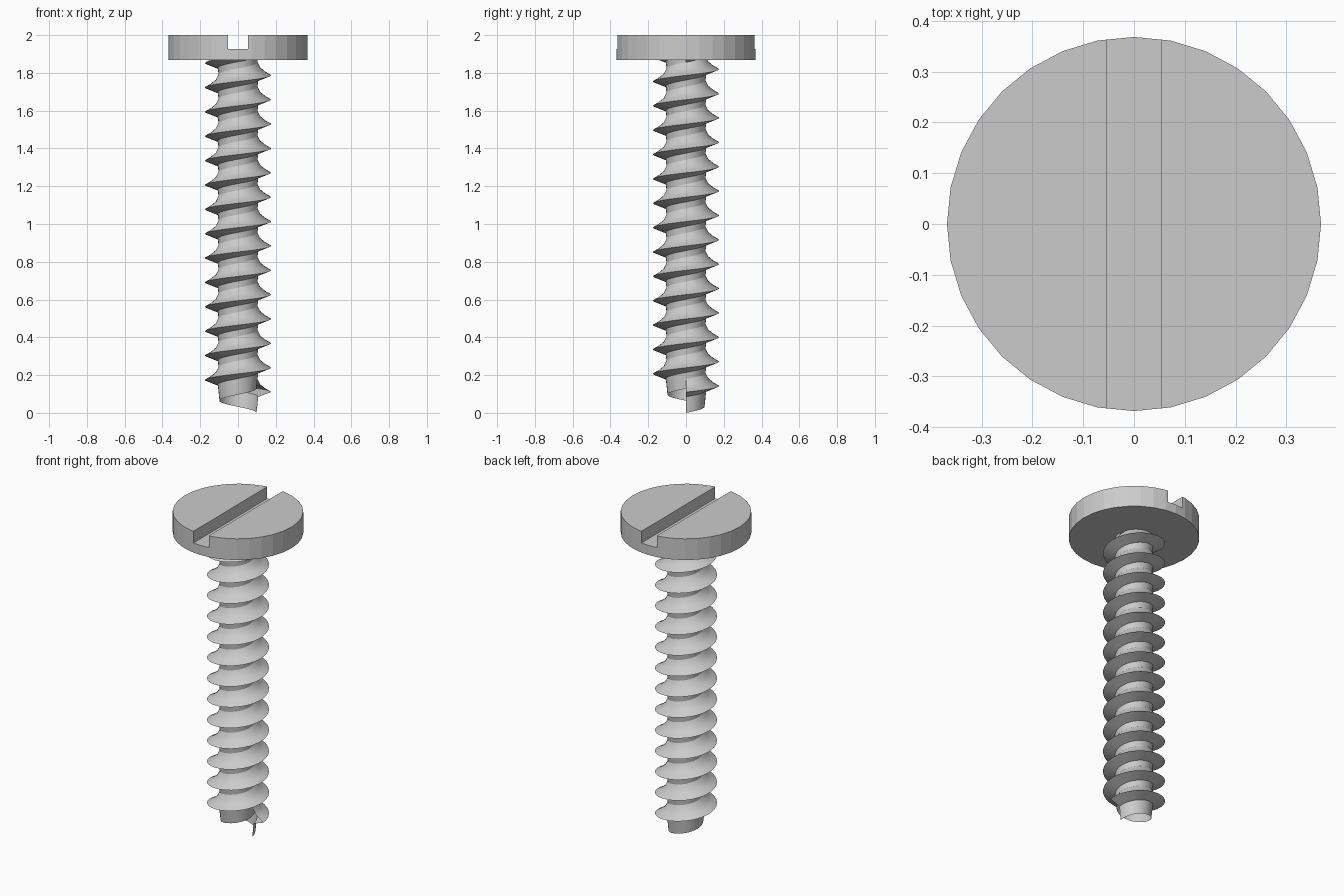
import bpy
import bmesh
import math

if "Cube" in bpy.data.objects:
    bpy.data.objects.remove(bpy.data.objects["Cube"])

HEAD_RADIUS, HEAD_BOTTOM, TOP = 0.368, 1.868, 2.0
SLOT_WIDTH, SLOT_FLOOR = 0.106, 1.927
PITCH, TURNS, STEPS = 0.129, 14, 32

steel = bpy.data.materials.new("steel grey")
steel.use_nodes = True
steel.diffuse_color = (0.6, 0.6, 0.6, 1)
steel.node_tree.nodes["Principled BSDF"].inputs["Base Color"].default_value = (0.6, 0.6, 0.6, 1)


def add_object(name, bm):
    mesh = bpy.data.meshes.new(name)
    bm.to_mesh(mesh)
    bm.free()
    mesh.materials.append(steel)
    obj = bpy.data.objects.new(name, mesh)
    bpy.context.collection.objects.link(obj)
    return obj


def activate(obj):
    bpy.ops.object.select_all(action="DESELECT")
    obj.select_set(True)
    bpy.context.view_layer.objects.active = obj


# Faceted disc head
bm = bmesh.new()
bmesh.ops.create_cone(bm, cap_ends=True, segments=32, radius1=HEAD_RADIUS,
                      radius2=HEAD_RADIUS, depth=TOP - HEAD_BOTTOM)
bmesh.ops.translate(bm, verts=bm.verts, vec=(0, 0, (TOP + HEAD_BOTTOM) / 2))
head = add_object("screw_head", bm)

# Driver slot cut front to back across the head
bm = bmesh.new()
bmesh.ops.create_cube(bm, size=1)
bmesh.ops.scale(bm, verts=bm.verts, vec=(SLOT_WIDTH, 1, 0.2))
bmesh.ops.translate(bm, verts=bm.verts, vec=(0, 0, SLOT_FLOOR + 0.1))
cutter = add_object("slot_cutter", bm)
cutter.hide_render = True
slot = head.modifiers.new("slot", "BOOLEAN")
slot.operation = "DIFFERENCE"
slot.solver = "EXACT"
slot.object = cutter
activate(head)
bpy.ops.object.modifier_apply(modifier=slot.name)
bpy.data.objects.remove(cutter)

# Threaded shank: one core-and-ridge profile swept up a right-handed helix
profile = [(0.098, 0), (0.107, 0.085), (0.175, 0.11),
           (0.145, 0.127), (0.119, 0.148), (0.103, 0.18)]
bm = bmesh.new()
rows = []
for i in range(TURNS * STEPS + 1):
    angle = 2 * math.pi * i / STEPS
    rise = PITCH * i / STEPS
    rows.append([bm.verts.new((r * math.cos(angle), r * math.sin(angle), z + rise))
                 for r, z in profile])
for a, b in zip(rows, rows[1:]):
    for j in range(len(profile) - 1):
        bm.faces.new((a[j], b[j], b[j + 1], a[j + 1]))

# Trim the shank inside the head
bmesh.ops.bisect_plane(bm, geom=bm.verts[:] + bm.edges[:] + bm.faces[:],
                       plane_co=(0, 0, 1.9), plane_no=(0, 0, 1), clear_outer=True)
shank = add_object("threaded_shank", bm)
activate(shank)
bpy.ops.object.shade_smooth_by_angle(angle=math.radians(35))
